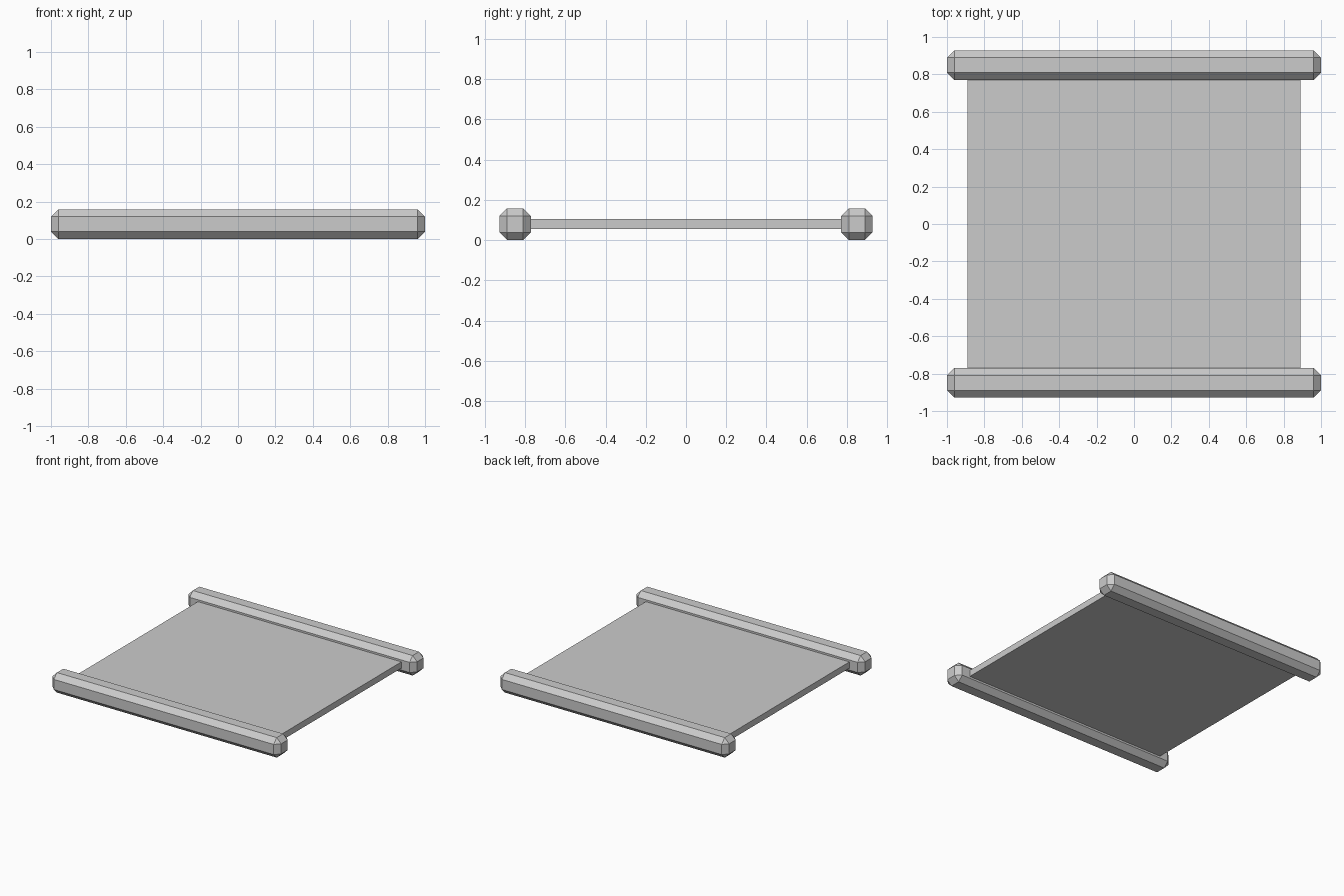
import bpy, bmesh
from mathutils import Matrix, Vector

if "Cube" in bpy.data.objects:
    bpy.data.objects.remove(bpy.data.objects["Cube"])


def box(name, size, centre, chamfer=0.0):
    bm = bmesh.new()
    bmesh.ops.create_cube(bm, size=1.0)
    bmesh.ops.scale(bm, vec=Vector(size), verts=bm.verts)
    if chamfer:
        bmesh.ops.bevel(bm, geom=bm.edges[:], offset=chamfer, offset_type='OFFSET',
                        segments=1, profile=0.5, affect='EDGES')
    mesh = bpy.data.meshes.new(name)
    bm.to_mesh(mesh)
    bm.free()
    obj = bpy.data.objects.new(name, mesh)
    obj.location = centre
    bpy.context.collection.objects.link(obj)
    return obj


BAR = 0.158      # bar thickness
BAR_Y = 0.849    # bar distance from centre

# Chamfered end bars, front and back
for name, side in (("front_bar", -1), ("back_bar", 1)):
    box(name, (2.0, BAR, BAR), (0, side * BAR_Y, BAR / 2), 0.039)

# Thin flat panel, its ends seated inside the bars
box("panel", (1.78, 2 * BAR_Y - 0.08, 0.05), (0, 0, BAR / 2))
